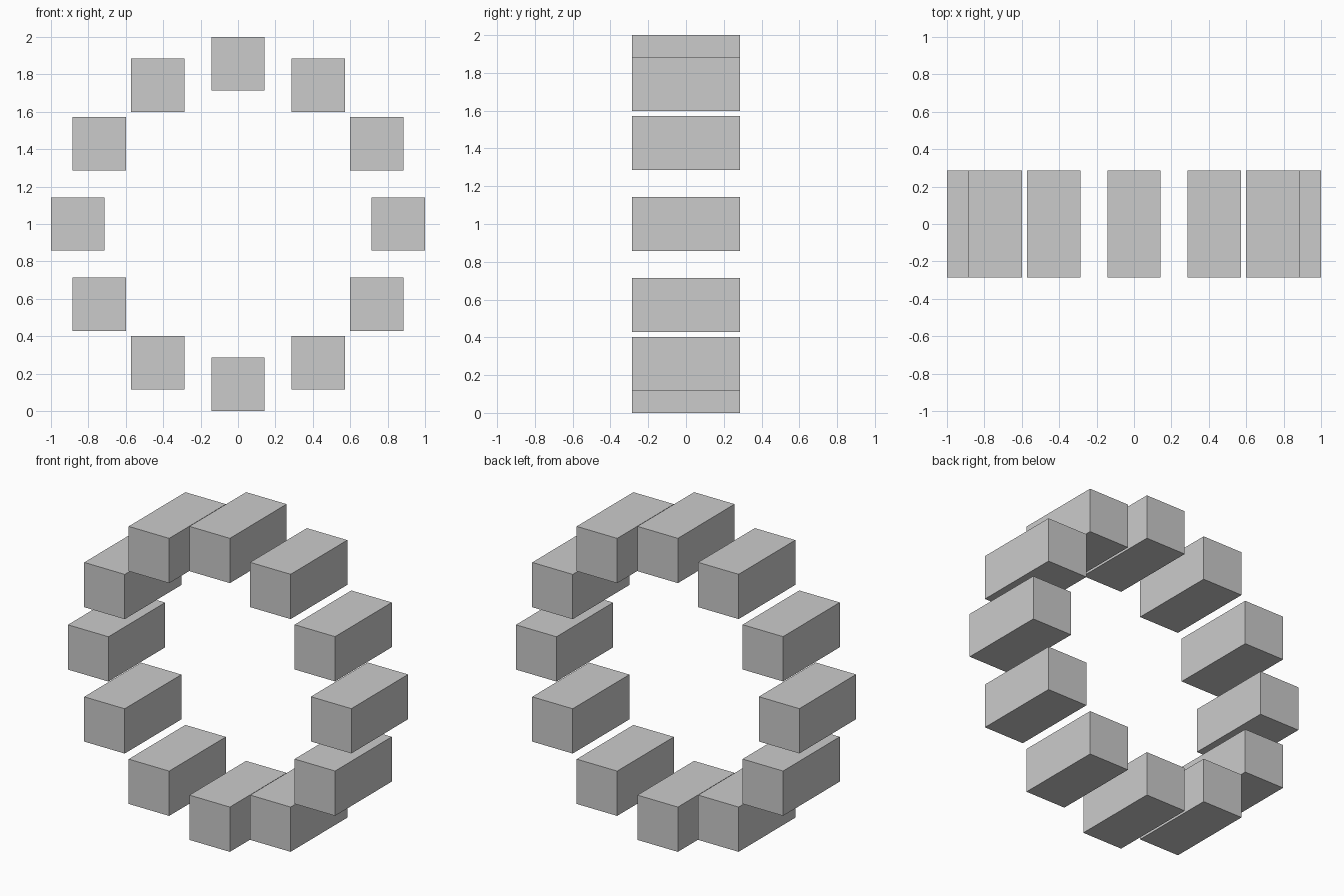
import bpy
import math

if "Cube" in bpy.data.objects:
    bpy.data.objects.remove(bpy.data.objects["Cube"])

COUNT = 12
SIDE = 2 / 7      # block width and height
DEPTH = 4 / 7     # block length along y
RADIUS = 6 / 7    # ring radius to block centres

# Ring of upright (unrotated) blocks around the y axis
for i in range(COUNT):
    a = 2 * math.pi * i / COUNT
    bpy.ops.mesh.primitive_cube_add(
        size=1, location=(RADIUS * math.cos(a), 0, 1 + RADIUS * math.sin(a)))
    block = bpy.context.object
    block.name = f"ring_block_{i + 1:02d}"
    block.scale = (SIDE, DEPTH, SIDE)
    bpy.ops.object.transform_apply(location=False, rotation=False, scale=True)
